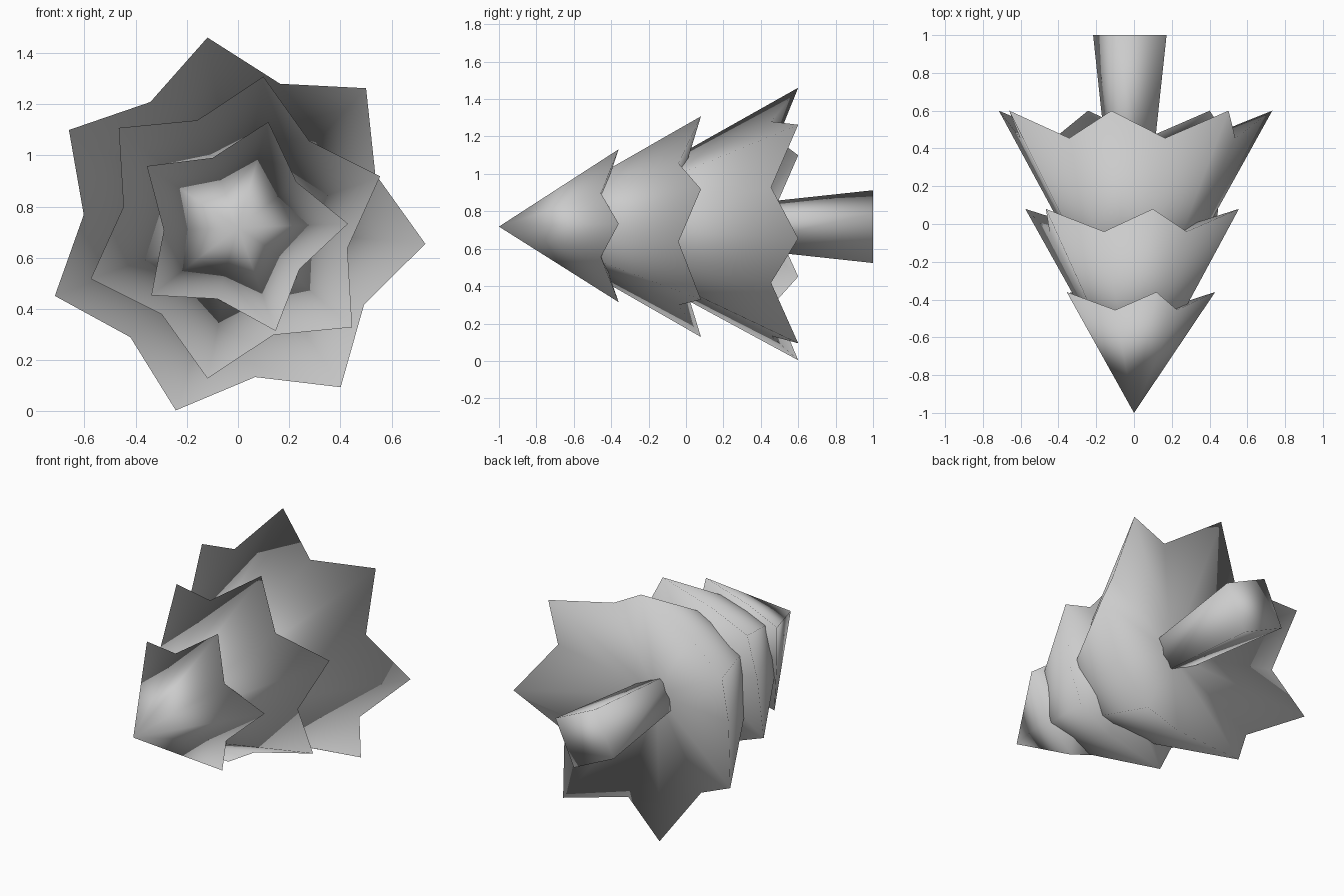
import bpy
import bmesh
from math import cos, sin, radians, pi

if "Cube" in bpy.data.objects:
    bpy.data.objects.remove(bpy.data.objects["Cube"], do_unlink=True)

grey = bpy.data.materials.new("plain_grey")
grey.use_nodes = True
COLOUR = (0.6, 0.6, 0.6, 1)
grey.diffuse_color = COLOUR
grey.node_tree.nodes["Principled BSDF"].inputs["Base Color"].default_value = COLOUR

AXIS_Z = 0.718  # height of the lying tree's axis


def ring(bm, cx, points):
    """Add a loop of verts around the tree axis from (angle, radius, y)."""
    return [bm.verts.new((cx + r * cos(a), y, AXIS_Z + r * sin(a))) for a, r, y in points]


def finish(bm, name):
    bmesh.ops.recalc_face_normals(bm, faces=bm.faces)
    for f in bm.faces:
        f.smooth = True
    mesh = bpy.data.meshes.new(name)
    bm.to_mesh(mesh)
    bm.free()
    mesh.materials.append(grey)
    bpy.context.collection.objects.link(bpy.data.objects.new(name, mesh))


def branch_layer(name, count, turn, cx, apex, tip, notch, hollow):
    """Star-rimmed cone with a hollowed underside; tip and notch are (radius, y)."""
    bm = bmesh.new()
    rim = ring(bm, cx, [(radians(turn) + i * pi / count, *(notch if i % 2 else tip))
                        for i in range(2 * count)])
    front = bm.verts.new((0, apex, AXIS_Z))
    back = bm.verts.new((cx, hollow, AXIS_Z))
    for a, b in zip(rim, rim[1:] + rim[:1]):
        bm.faces.new((front, a, b))
        bm.faces.new((back, b, a))
    finish(bm, name)


# Three tiers of foliage, from the treetop to the base
branch_layer("top_branches", 5, 74, 0, -1.0, (0.43, -0.36), (0.29, -0.455), -0.5)
branch_layer("middle_branches", 6, 19.5, -0.01, -0.95, (0.6, 0.08), (0.445, -0.04), -0.1)
branch_layer("lower_branches", 7, 98, -0.015, -0.72, (0.75, 0.6), (0.59, 0.455), 0.3)

# Four-sided trunk, flaring towards the foot
bm = bmesh.new()
inner, outer = [ring(bm, -0.022, [(radians(20) + i * pi / 2, r, y) for i in range(4)])
                for r, y in ((0.115, 0.2), (0.207, 1.0))]
for i in range(4):
    j = (i + 1) % 4
    bm.faces.new((inner[i], inner[j], outer[j], outer[i]))
bm.faces.new(inner)
bm.faces.new(outer)
finish(bm, "trunk")
